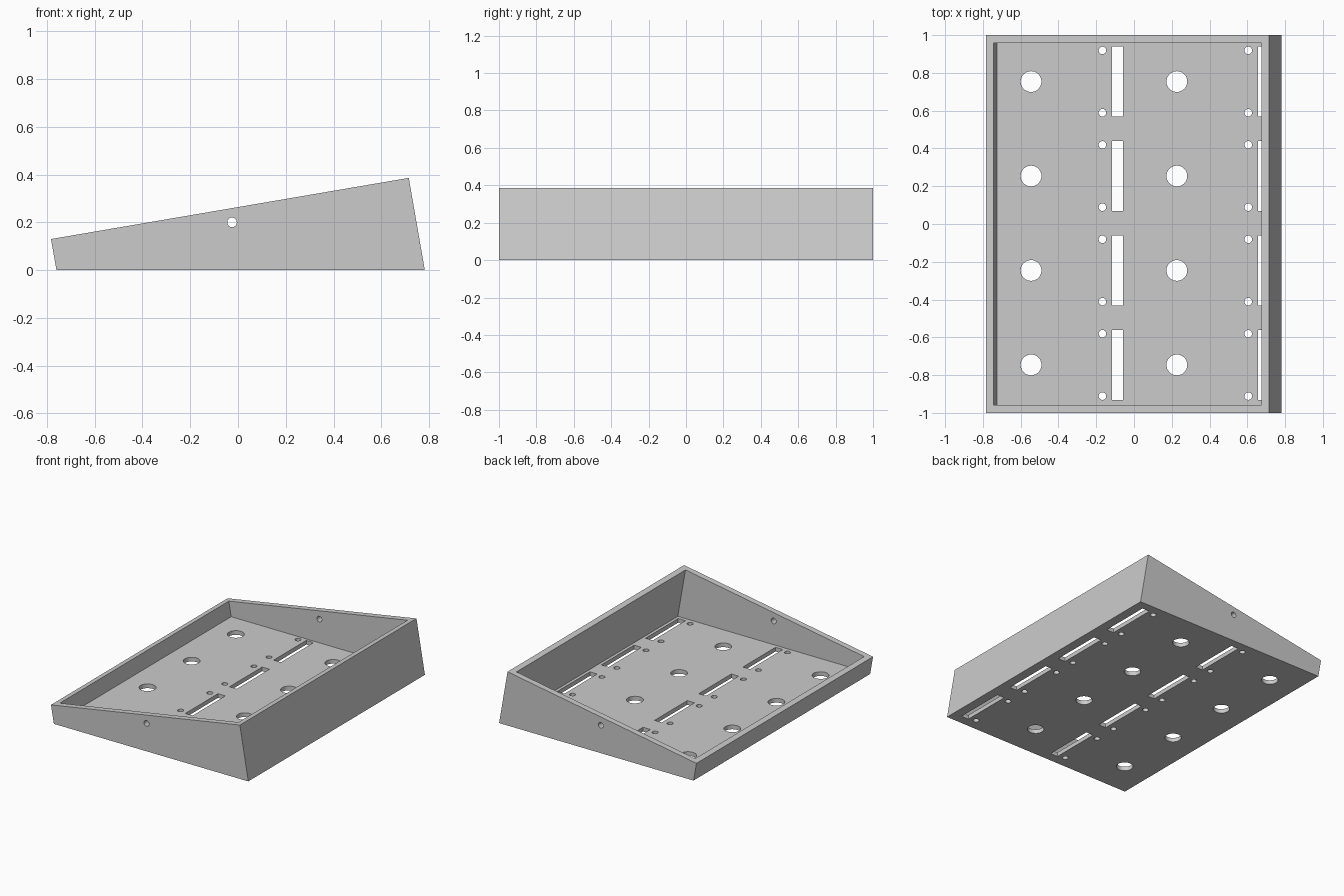
import bpy, bmesh, math
from mathutils import Matrix

if "Cube" in bpy.data.objects:
    bpy.data.objects.remove(bpy.data.objects["Cube"])

FLOOR = 0.03
grey = bpy.data.materials.new("plain grey")
grey.diffuse_color = (0.6, 0.6, 0.6, 1)
grey.use_nodes = True
grey.node_tree.nodes["Principled BSDF"].inputs["Base Color"].default_value = grey.diffuse_color


def new_object(name, bm):
    mesh = bpy.data.meshes.new(name)
    bmesh.ops.recalc_face_normals(bm, faces=bm.faces)
    bm.to_mesh(mesh)
    bm.free()
    mesh.materials.append(grey)
    obj = bpy.data.objects.new(name, mesh)
    bpy.context.collection.objects.link(obj)
    return obj


def prism(name, profile, y0, y1):
    """Extrude an xz profile along y."""
    bm = bmesh.new()
    face = bm.faces.new([bm.verts.new((x, y0, z)) for x, z in profile])
    ext = bmesh.ops.extrude_face_region(bm, geom=[face])
    verts = [g for g in ext["geom"] if isinstance(g, bmesh.types.BMVert)]
    bmesh.ops.translate(bm, verts=verts, vec=(0, y1 - y0, 0))
    return new_object(name, bm)


def add_hole(bm, x, y, radius):
    bmesh.ops.create_cone(bm, cap_ends=True, segments=32, radius1=radius,
                          radius2=radius, depth=0.1,
                          matrix=Matrix.Translation((x, y, 0)))


def add_slot(bm, x, y, width, length):
    bmesh.ops.create_cube(bm, size=1, matrix=Matrix.Translation((x, y, 0))
                          @ Matrix.Diagonal((width, length, 0.1, 1)))


# Wedge body with slanted ends
tray = prism("sloped_tray",
             [(-0.76, 0), (0.782, 0), (0.715, 0.386), (-0.783, 0.13)], -1, 1)

# Open cavity, its ends parallel to the outer ends
cavity = prism("cavity_cutter",
               [(-0.724, FLOOR), (0.735, FLOOR), (0.653, 0.5), (-0.807, 0.5)],
               -0.957, 0.957)

# Floor openings: two columns of four stations
bm = bmesh.new()
for column in (0, 0.772):
    for row in range(4):
        y = -0.746 + 0.5 * row
        add_hole(bm, -0.545 + column, y, 0.055)
        add_slot(bm, -0.087 + column, y, 0.058, 0.37)
        for side in (-1, 1):
            add_hole(bm, -0.167 + column, y + side * 0.165, 0.02)
openings = new_object("floor_opening_cutter", bm)

# Pin hole through both long side walls
bm = bmesh.new()
bmesh.ops.create_cone(bm, cap_ends=True, segments=32, radius1=0.02,
                      radius2=0.02, depth=2.4,
                      matrix=Matrix.Translation((-0.025, 0, 0.2))
                      @ Matrix.Rotation(math.pi / 2, 4, 'X'))
pin = new_object("side_hole_cutter", bm)

# Cut everything and clean up
bpy.context.view_layer.objects.active = tray
tray.select_set(True)
for cutter in (cavity, openings, pin):
    cutter.hide_render = True
    mod = tray.modifiers.new(cutter.name, 'BOOLEAN')
    mod.operation = 'DIFFERENCE'
    mod.solver = 'EXACT'
    mod.object = cutter
    bpy.ops.object.modifier_apply(modifier=mod.name)
    bpy.data.objects.remove(cutter)

bpy.ops.object.shade_smooth_by_angle(angle=math.radians(30))
